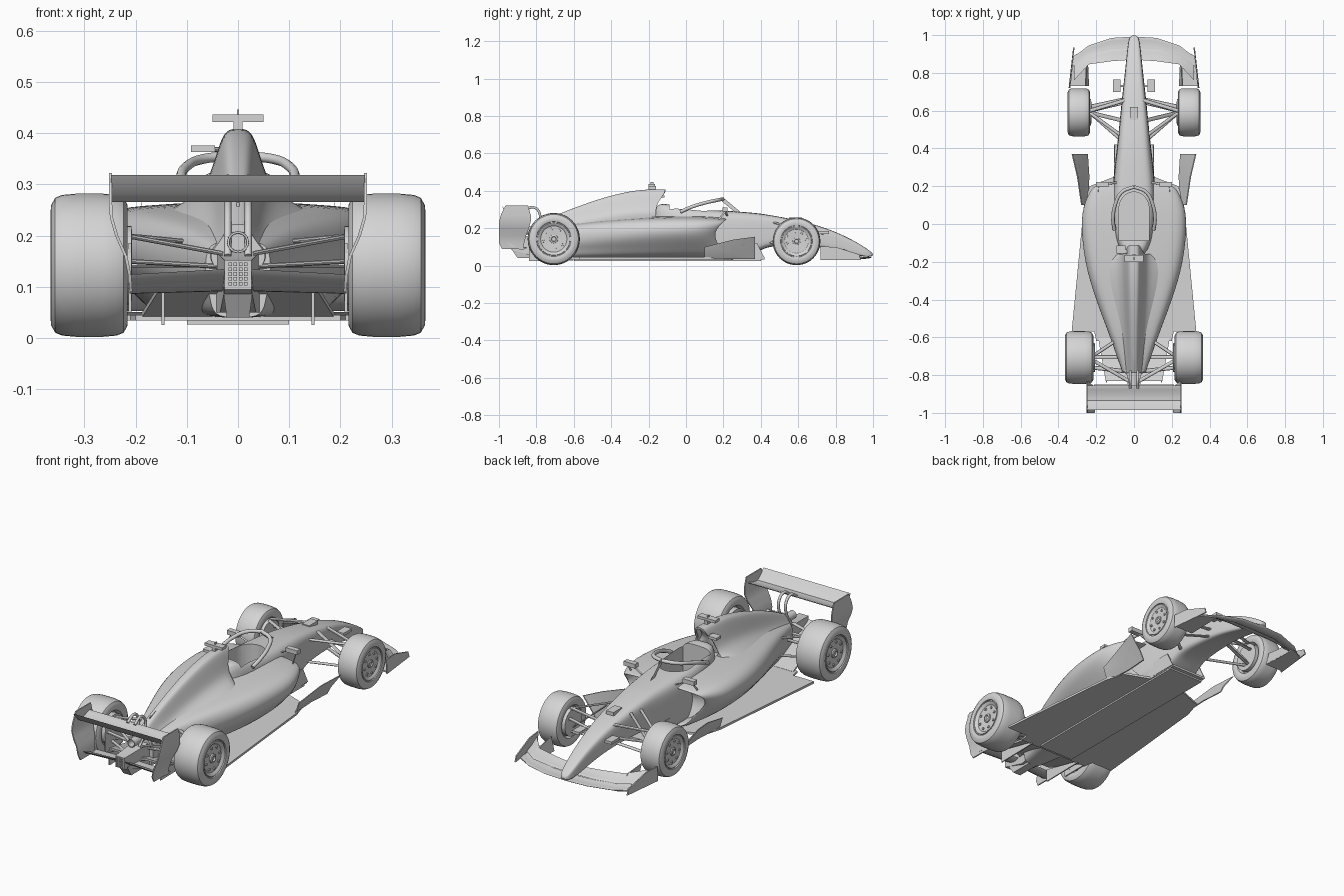
import bpy, bmesh, math
from mathutils import Vector

if "Cube" in bpy.data.objects:
    bpy.data.objects.remove(bpy.data.objects["Cube"])

grey = bpy.data.materials.new("matte_grey")
grey.diffuse_color = (0.66, 0.66, 0.66, 1)
grey.use_nodes = True
grey.node_tree.nodes["Principled BSDF"].inputs["Base Color"].default_value = grey.diffuse_color


def make(name, bm, mirror=False, sub=0):
    bmesh.ops.recalc_face_normals(bm, faces=bm.faces[:])
    me = bpy.data.meshes.new(name)
    bm.to_mesh(me)
    bm.free()
    me.materials.append(grey)
    ob = bpy.data.objects.new(name, me)
    bpy.context.collection.objects.link(ob)
    if mirror:
        ob.modifiers.new("mirror", 'MIRROR').use_mirror_merge = False
    if sub:
        m = ob.modifiers.new("smooth", 'SUBSURF')
        m.levels = m.render_levels = sub
    return ob


def loft(name, rings, mirror=False, sub=0, crease=()):
    """Skin closed rings and cap both ends; crease lists rings kept sharp."""
    bm = bmesh.new()
    layer = bm.edges.layers.float.new("crease_edge")
    vs = [[bm.verts.new(p) for p in r] for r in rings]
    n = len(rings[0])
    for a, b in zip(vs, vs[1:]):
        for i in range(n):
            j = (i + 1) % n
            bm.faces.new((a[i], a[j], b[j], b[i]))
    bm.faces.new(vs[0])
    bm.faces.new(vs[-1])
    for k in crease:
        for i in range(n):
            bm.edges.get((vs[k][i], vs[k][(i + 1) % n]))[layer] = 1.0
    return make(name, bm, mirror, sub)


def plate(name, pts, offset, mirror=False):
    off = Vector(offset)
    return loft(name, [pts, [Vector(p) + off for p in pts]], mirror)


def box(name, lo, hi, mirror=False):
    (x0, y0, z0), (x1, y1, z1) = lo, hi
    return plate(name, [(x0, y0, z0), (x1, y0, z0), (x1, y1, z0), (x0, y1, z0)], (0, 0, z1 - z0), mirror)


def both_sides(half):
    """Close a half section that starts and ends on the centre plane."""
    return half + [(-x, y, z) for x, y, z in reversed(half[1:-1])]


def strut(name, a, b, chord=0.011, thick=0.005, mirror=True):
    ring = [(0, chord * math.cos(t * math.pi / 5), thick * math.sin(t * math.pi / 5)) for t in range(10)]
    loft(name, [[Vector(p) + Vector(o) for o in ring] for p in (a, b)], mirror)


def tube(name, pts, r, mirror=False):
    cu = bpy.data.curves.new(name, 'CURVE')
    cu.dimensions = '3D'
    cu.bevel_depth, cu.bevel_resolution, cu.resolution_u, cu.use_fill_caps = r, 3, 8, True
    s = cu.splines.new('BEZIER')
    s.bezier_points.add(len(pts) - 1)
    for bp, p in zip(s.bezier_points, pts):
        bp.co = p
        bp.handle_left_type = bp.handle_right_type = 'AUTO'
    cu.materials.append(grey)
    ob = bpy.data.objects.new(name, cu)
    bpy.context.collection.objects.link(ob)
    if mirror:
        ob.modifiers.new("mirror", 'MIRROR').use_mirror_merge = False


def wing(name, stations, thick=0.006):
    """Aerofoil along x; each station is x, leading y, z, trailing y, z."""
    rings = []
    for x, y0, z0, y1, z1 in stations:
        ring = []
        for k in range(12):
            t = k * math.pi / 6
            u = 0.5 - 0.5 * math.cos(t)
            sag = 0.10 * abs(y1 - y0) * math.sin(math.pi * u)
            ring.append((x, y0 + (y1 - y0) * u, z0 + (z1 - z0) * u - sag + thick * (1 - 0.6 * u) * math.sin(t)))
        rings.append(ring)
    loft(name, rings, True)


# Nose and survival cell: y, half width, bottom, top
cell = [(1.0, .018, .05, .066), (.97, .03, .045, .088), (.9, .038, .06, .132), (.8, .048, .085, .18),
        (.68, .062, .105, .222), (.5, .08, .11, .26), (.42, .088, .10, .272), (.36, .096, .06, .28),
        (.2, .114, .05, .291), (.05, .118, .05, .298), (-.1, .1, .05, .326), (-.18, .05, .05, .332)]
rings = []
for y, w, zb, zt in cell:
    ring = []
    for k in range(16):
        c, s = math.cos((k + .5) * math.pi / 8), math.sin((k + .5) * math.pi / 8)
        px = math.copysign(abs(c) ** .4, c) * w * (1 - .1 * s)
        ring.append((px, y, (zb + zt) / 2 + math.copysign(abs(s) ** .4, s) * (zt - zb) / 2 * 1.04))
    rings.append(ring)
chassis = loft("nose_and_cell", rings, sub=2)

# Sidepods with recessed inlets: y, floor half width, widest, mid height, shoulder
pods = [(.22, .13, .235, .2, .243), (.12, .15, .275, .195, .252), (0, .165, .288, .19, .254),
        (-.2, .165, .27, .18, .25), (-.4, .13, .208, .165, .236), (-.6, .085, .128, .15, .215), (-.78, .05, .065, .13, .18)]


def pod_ring(y, b, w, zm, zs, sweep=0.0, shrink=0.0, push=0.0):
    half = [(0, .04), (b, .04), (b + .3 * (w - b), .085), (w * .95, zm - .035), (w, zm + .02),
            (w * .88, zs), (w * .6, zs + .006), (w * .3, zs + .012), (0, zs + .012)]
    out = []
    for x, z in half:
        d = sweep * math.sin(math.pi * min(1, max(0, (z - .04) / (zs - .03)))) * min(1, x / w)
        out.append((x * (1 - shrink), y - d - push, z + (.17 - z) * shrink * 2))
    return both_sides(out)


rings = [pod_ring(*pods[0], sweep=.08, shrink=.08, push=.07), pod_ring(*pods[0], sweep=.08, shrink=.05)]
rings += [pod_ring(*pods[0], sweep=.08)] + [pod_ring(*p, sweep=.03 if i == 0 else 0) for i, p in enumerate(pods[1:])]
sidepods = loft("sidepods", rings, sub=2, crease=(0, len(rings) - 1))

# Cockpit opening
outline = [(-.08, -.088, .15), (.08, -.088, .15)]
outline += [(.08 * math.cos(t * math.pi / 12), .08 + .09 * math.sin(t * math.pi / 12), .15) for t in range(13)]
cutter = plate("cockpit_cutter", outline, (0, 0, .3))
cutter.hide_render = cutter.hide_viewport = True
for ob in (chassis, sidepods):
    m = ob.modifiers.new("cockpit", 'BOOLEAN')
    m.object, m.operation, m.solver = cutter, 'DIFFERENCE', 'EXACT'

# Engine cover with air intake: y, top, half width, flare, base
cover = [(-.11, .408, .05, .1, .25), (-.2, .408, .053, .17, .243), (-.3, .399, .052, .17, .238), (-.45, .362, .045, .13, .223),
         (-.6, .308, .037, .09, .2), (-.7, .268, .034, .07, .185), (-.79, .222, .032, .055, .165)]


def cover_ring(y, zt, n, f, zb, shrink=0.0):
    h = zt - zb
    half = [(0, zb - .05), (f * .9, zb - .03), (f, zb), (n * 1.4, zb + .2 * h), (n, zb + .5 * h),
            (n * .7, zb + .82 * h), (n * .45, zt), (0, zt)]
    lean = .05 if y > -.15 else 0
    return both_sides([(x * (1 - shrink), y - lean * min(1, max(0, (zt - .02 - z) / .06)),
                        z + (zt - .035 - z) * shrink) for x, z in half])


lip = cover_ring(*cover[0], shrink=.25)
loft("engine_cover", [[(x, y - .03, z) for x, y, z in lip], lip] + [cover_ring(*c) for c in cover],
     sub=2, crease=(0, 1, 2, 8))
plate("spine_fin", [(-.003, -.4, .37), (-.003, -.72, .264), (-.003, -.72, .24), (-.003, -.4, .33)], (.006, 0, 0))

# Halo, camera bar and mirrors
tube("halo_hoop", [(.104, -.03, .287), (.111, .02, .31), (.1, .1, .335), (.065, .168, .35), (0, .197, .356)], .0095, True)
strut("halo_pillar", (0, .195, .354), (0, .29, .275), .012, .008, False)
box("camera_stalk", (-.009, -.2, .4), (.009, -.16, .425))
box("camera_bar", (-.05, -.2, .422), (.05, -.165, .436))
box("antenna", (-.002, -.19, .43), (.002, -.175, .446))
box("side_camera", (-.092, -.155, .363), (-.045, -.115, .376))
strut("side_camera_arm", (-.05, -.14, .368), (-.02, -.16, .368), mirror=False)
box("mirror", (.135, .195, .288), (.2, .222, .31), True)
strut("mirror_arm", (.09, .22, .265), (.15, .212, .292), .006, .003)
strut("mirror_stay", (.185, .21, .29), (.19, .17, .24), .006, .003)
box("nose_sensor", (.072, .7, .17), (.112, .765, .184), True)
strut("nose_sensor_arm", (.04, .73, .165), (.08, .73, .176), .006, .003)
box("nose_hatch", (-.021, .55, .238), (.021, .62, .256))

# Floor, plank, diffuser and strakes
plate("floor", both_sides([(0, .42, .034), (.1, .42, .034), (.105, .25, .034), (.235, .2, .034), (.265, .1, .034), (.33, -.57, .034),
      (.21, -.57, .034), (.2, -.62, .034), (0, -.62, .034)]), (0, 0, .011))
box("plank", (-.1, -.6, .026), (.1, .4, .036))
plate("diffuser_roof", [(-.19, -.6, .036), (.19, -.6, .036), (.15, -.83, .1), (-.15, -.83, .1)], (0, 0, .01))
plate("diffuser_strake", [(.143, -.6, .028), (.143, -.84, .025), (.143, -.84, .092), (.143, -.62, .04)], (.006, 0, 0), True)
plate("inner_fence", [(.1, .42, .04), (.1, .22, .04), (.1, .22, .12), (.1, .38, .12)], (.005, 0, 0), True)
loft("outer_fence", [[(xb, y, .036), (xm, y, zt * .5), (xt, y, zt), (xt - .005, y, zt), (xm - .006, y, zt * .5 + .002), (xb - .006, y, .036)]
     for xb, xm, xt, y, zt in ((.25, .272, .33, .37, .155), (.242, .265, .302, .25, .138), (.25, .264, .28, .1, .1))], True)

# Front wing
wing("front_main_plane", [(0, .992, .045, .925, .05), (.12, .985, .045, .92, .052), (.24, .945, .04, .89, .05), (.318, .885, .036, .83, .046)])
wing("front_flap", [(0, .93, .056, .87, .072), (.12, .925, .056, .862, .08), (.24, .9, .054, .845, .088), (.318, .84, .05, .76, .095)])
plate("front_footplate", [(.245, .93, .03), (.32, .89, .03), (.345, .73, .03), (.24, .73, .03)], (0, 0, .007), True)
plate("front_endplate", [(.322, .935, .03), (.346, .72, .03), (.342, .72, .102), (.335, .8, .1), (.322, .925, .06)], (-.006, 0, 0), True)
plate("front_turning_vane", [(.245, .9, .032), (.238, .73, .032), (.255, .73, .1), (.25, .84, .085)], (.005, 0, 0), True)

# Rear wing: endplates, planes, beam wing and supports
loft("rear_endplate", [[(x, y0, z), (x, y1, z), (x - .006, y1, z), (x - .006, y0, z)] for x, y0, y1, z in (
     (.212, -.87, -.985, .09), (.214, -.865, -1, .12), (.222, -.855, -1, .16), (.24, -.84, -1, .2), (.25, -.83, -1, .235),
     (.252, -.83, -.99, .27), (.252, -.845, -.965, .322))], True)
wing("rear_main_plane", [(0, -.855, .29, -.945, .272), (.248, -.855, .29, -.945, .272)])
wing("rear_flap", [(0, -.93, .266, -.985, .318), (.248, -.93, .266, -.985, .318)])
wing("beam_wing", [(0, -.85, .098, -.93, .112), (.212, -.85, .094, -.93, .104)])
wing("upper_beam_wing", [(0, -.91, .11, -.96, .136), (.214, -.91, .104, -.96, .124)])
tube("swan_neck", [(.02, -.83, .16), (.02, -.79, .22), (.02, -.785, .285), (.02, -.82, .312), (.02, -.87, .288)], .007, True)

# Gearbox, crash structure, rain light and exhaust
loft("gearbox", [[(-w, y, z0), (w, y, z0), (w, y, z1), (-w, y, z1)] for y, w, z0, z1 in (
     (-.7, .055, .05, .19), (-.82, .035, .05, .16), (-.96, .026, .095, .152))])
loft("crash_structure", [[(-w, -.78, z), (w, -.78, z), (w, y, z), (-w, y, z)] for w, y, z in ((.022, -.9, .04), (.03, -.94, .1))])
for i in range(4):
    for j in range(5):
        x, z = (i - 1.5) * .01, .106 + j * .0095
        box("rain_light_cell", (x - .0035, -.966, z - .0035), (x + .0035, -.958, z + .0035))


def lathe(name, profile, origin, axis='x', mirror=True, seg=48):
    """Closed radial shell: profile pairs are axial offset and radius."""
    rings = []
    for a, r in profile:
        ring = []
        for k in range(seg):
            c, s = r * math.cos(2 * math.pi * k / seg), r * math.sin(2 * math.pi * k / seg)
            ring.append(Vector(origin) + Vector((a, c, s) if axis == 'x' else (c, a, s)))
        rings.append(ring)
    loft(name, rings, mirror)


lathe("exhaust", [(.1, .022), (-.02, .021), (-.02, .017), (.05, .016)], (0, -.85, .187), 'y', False, 24)

# Wheels: tyre, dished rim, centre nut and bolts
shape = [(-.7, .05), (-.7, .58), (-.92, .64), (-.98, .74), (-.98, .84), (-.88, .94), (-.7, .98), (-.35, .997), (.35, .997), (.7, .98),
         (.88, .94), (.98, .84), (1, .74), (.96, .665), (.88, .655), (.88, .625), (.94, .615), (.9, .56), (.8, .5), (.78, .2), (.74, .05)]
for end, x, y, z, r, hw in (("front", .292, .591, .13, .128, .06), ("rear", .29, -.707, .142, .14, .076)):
    lathe(end + "_wheel", [(a * hw, q * r) for a, q in shape], (x, y, z))
    lathe(end + "_wheel_nut", [(.6 * hw, .17 * r), (.86 * hw, .16 * r), (.9 * hw, .1 * r), (.8 * hw, .08 * r)], (x, y, z), seg=16)
    for k in range(8):
        t = k * math.pi / 4 + .2
        lathe(end + "_wheel_bolt", [(.7 * hw, .05 * r), (.87 * hw, .045 * r)],
              (x, y + .4 * r * math.cos(t), z + .4 * r * math.sin(t)), seg=8)
    lathe(end + "_brake_drum", [(-1.1 * hw, .42 * r), (-1.08 * hw, .55 * r), (-.6 * hw, .55 * r)], (x, y, z), seg=32)
box("rear_brake_winglet", (.208, -.78, .05), (.214, -.64, .185), True)

# Suspension arms
arms = [((.235, .6, .205), (.05, .655, .215)), ((.235, .59, .2), (.07, .47, .23)), ((.235, .6, .085), (.05, .645, .12)),
        ((.235, .59, .085), (.075, .45, .125)), ((.235, .62, .16), (.05, .66, .15)), ((.235, .59, .1), (.07, .55, .24)),
        ((.22, -.7, .2), (.07, -.6, .185)), ((.22, -.72, .2), (.03, -.83, .165)), ((.22, -.7, .09), (.07, -.6, .1)),
        ((.22, -.72, .09), (.03, -.83, .1)), ((.22, -.76, .15), (.04, -.78, .14)), ((.22, -.705, .142), (.04, -.705, .142))]
for i, (a, b) in enumerate(arms):
    strut("front_arm" if i < 6 else "rear_arm", a, b)

# Bake modifiers and smooth the surfaces, keeping hard edges
dg = bpy.context.evaluated_depsgraph_get()
baked = [(o, bpy.data.meshes.new_from_object(o.evaluated_get(dg)))
         for o in bpy.data.objects if o.type == 'MESH' and o is not cutter]
for ob, me in baked:
    ob.modifiers.clear()
    ob.data = me
    me.polygons.foreach_set("use_smooth", [True] * len(me.polygons))
    me.set_sharp_from_angle(angle=math.radians(35))
